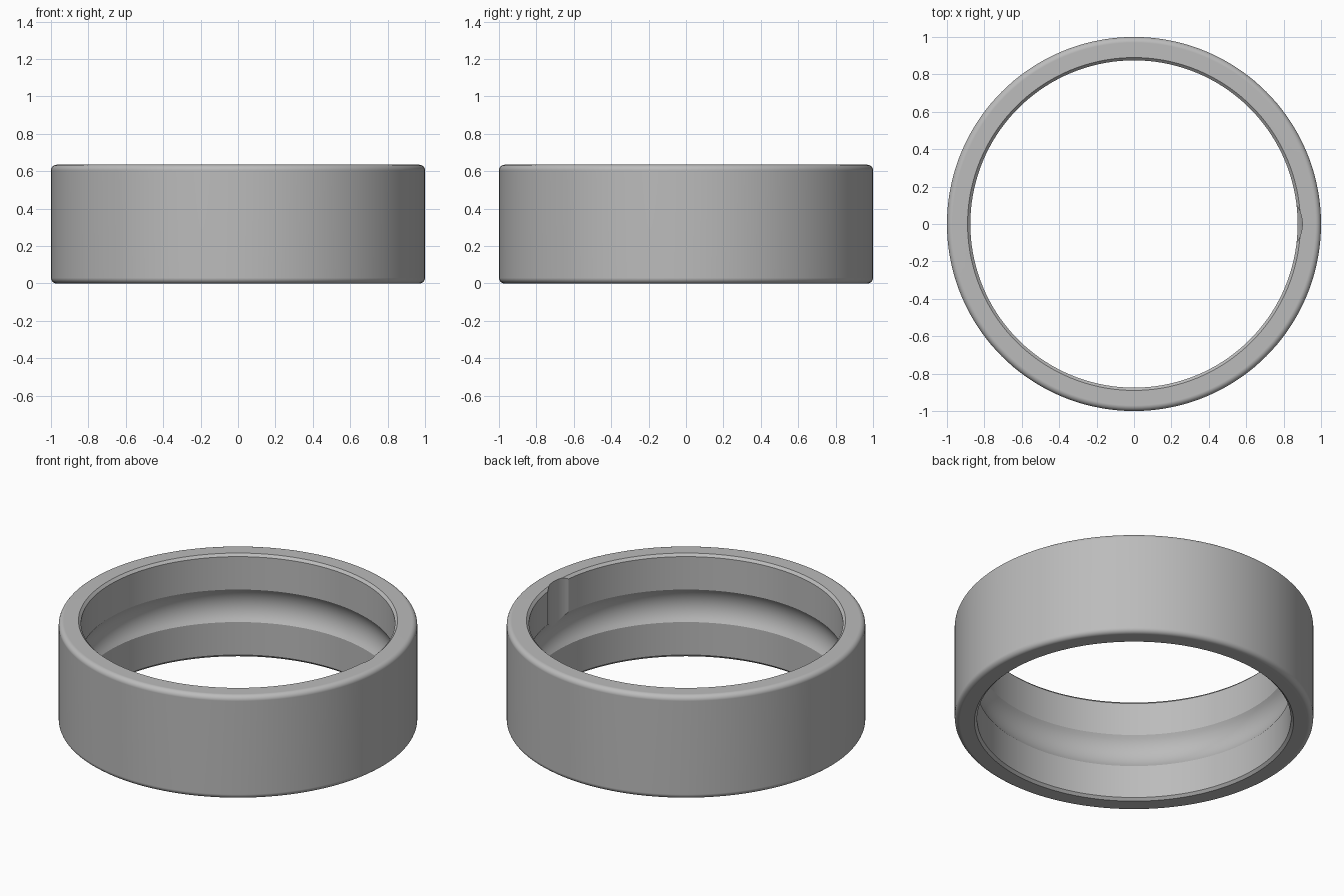
import bpy, bmesh, math
from math import sin, cos, pi, radians

cube = bpy.data.objects.get("Cube")
if cube:
    bpy.data.objects.remove(cube, do_unlink=True)

HEIGHT = 0.635
OUTER, BORE = 1.0, 0.875
FILLET, CHAMFER = 0.03, 0.015
GROOVE_HALF, GROOVE_DEPTH = 0.1, 0.034
SEGMENTS = 144

steel = bpy.data.materials.new("steel_grey")
steel.use_nodes = True
colour = (0.5, 0.5, 0.5, 1)
steel.diffuse_color = colour
steel.node_tree.nodes["Principled BSDF"].inputs["Base Color"].default_value = colour


def arc(cx, cz, radius, start, end, steps):
    """Points (r, z) along an arc, angles in degrees."""
    angles = [radians(start + (end - start) * i / steps) for i in range(steps + 1)]
    return [(cx + radius * cos(a), cz + radius * sin(a)) for a in angles]


def add_object(name, bm):
    bmesh.ops.recalc_face_normals(bm, faces=bm.faces)
    mesh = bpy.data.meshes.new(name)
    bm.to_mesh(mesh)
    bm.free()
    mesh.materials.append(steel)
    obj = bpy.data.objects.new(name, mesh)
    bpy.context.collection.objects.link(obj)
    return obj


# Ring cross-section: filleted outside, chamfered bore, ball groove inside
groove_r = (GROOVE_HALF ** 2 + GROOVE_DEPTH ** 2) / (2 * GROOVE_DEPTH)
groove_x = BORE + GROOVE_DEPTH - groove_r
sweep = math.degrees(math.asin(GROOVE_HALF / groove_r))
profile = arc(OUTER - FILLET, FILLET, FILLET, -90, 0, 6)
profile += arc(OUTER - FILLET, HEIGHT - FILLET, FILLET, 0, 90, 6)
profile += [(BORE + CHAMFER, HEIGHT), (BORE, HEIGHT - CHAMFER)]
profile += arc(groove_x, HEIGHT / 2, groove_r, sweep, -sweep, 10)
profile += [(BORE, CHAMFER), (BORE + CHAMFER, 0)]

# Lathe the closed profile around the z axis
bm = bmesh.new()
rings = []
for i in range(SEGMENTS):
    a = 2 * pi * i / SEGMENTS
    rings.append([bm.verts.new((r * cos(a), r * sin(a), z)) for r, z in profile])
for i, ring in enumerate(rings):
    following = rings[(i + 1) % SEGMENTS]
    for j in range(len(profile)):
        k = (j + 1) % len(profile)
        bm.faces.new((ring[j], following[j], following[k], ring[k]))
outer_ring = add_object("bearing_outer_ring", bm)

# Ball filling slot: upright round cutter from the groove to the top
SLOT_R = 0.177
bm = bmesh.new()
bmesh.ops.create_cone(bm, cap_ends=True, segments=96, radius1=SLOT_R,
                      radius2=SLOT_R, depth=HEIGHT)
bmesh.ops.translate(bm, verts=bm.verts, vec=(0.9 - SLOT_R, 0, HEIGHT))
slot_cutter = add_object("slot_cutter", bm)
slot_cutter.hide_render = True

bpy.ops.object.select_all(action='DESELECT')
bpy.context.view_layer.objects.active = outer_ring
outer_ring.select_set(True)
cut = outer_ring.modifiers.new("filling_slot", 'BOOLEAN')
cut.operation = 'DIFFERENCE'
cut.solver = 'EXACT'
cut.object = slot_cutter
bpy.ops.object.modifier_apply(modifier=cut.name)
bpy.data.objects.remove(slot_cutter, do_unlink=True)

# Smooth curved walls, crisp groove lips and chamfers
bpy.ops.object.shade_smooth_by_angle(angle=radians(20))
weighted = outer_ring.modifiers.new("weighted_normals", 'WEIGHTED_NORMAL')
weighted.keep_sharp = True
